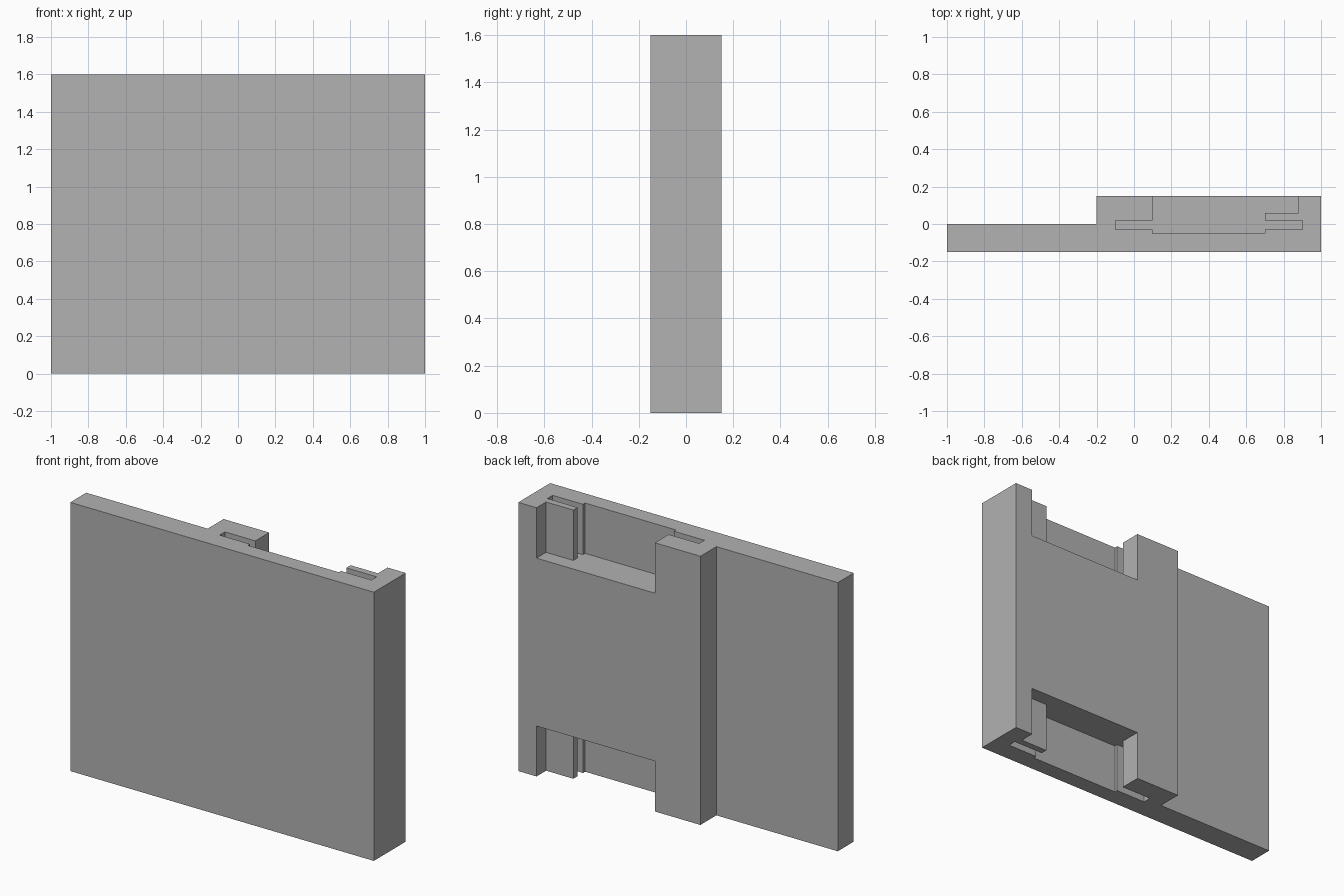
import bpy
import bmesh

cube = bpy.data.objects.get("Cube")
if cube:
    bpy.data.objects.remove(cube, do_unlink=True)

HEIGHT = 1.6
POCKET_DEPTH = 0.3

grey = bpy.data.materials.new("plain grey")
grey.use_nodes = True
colour = (0.445, 0.445, 0.445, 1)
grey.diffuse_color = colour
grey.node_tree.nodes["Principled BSDF"].inputs["Base Color"].default_value = colour


def extrude_profile(name, profile, z0, z1):
    """Closed prism from an xy outline between two heights."""
    bm = bmesh.new()
    face = bm.faces.new([bm.verts.new((x, y, z0)) for x, y in profile])
    result = bmesh.ops.extrude_face_region(bm, geom=[face])
    top = [v for v in result["geom"] if isinstance(v, bmesh.types.BMVert)]
    bmesh.ops.translate(bm, verts=top, vec=(0, 0, z1 - z0))
    bmesh.ops.recalc_face_normals(bm, faces=bm.faces)
    mesh = bpy.data.meshes.new(name)
    bm.to_mesh(mesh)
    bm.free()
    mesh.materials.append(grey)
    obj = bpy.data.objects.new(name, mesh)
    bpy.context.collection.objects.link(obj)
    return obj


# Stepped panel: thin on the right, thick on the left
panel = extrude_profile("stepped_panel", [
    (-1, -0.15), (1, -0.15), (1, 0.15), (-0.2, 0.15), (-0.2, 0), (-1, 0),
], 0, HEIGHT)

# Pocket outline, open at the back, with side slots behind the lips
pocket = [
    (0.1, 0.3), (0.1, 0.02), (-0.1, 0.02), (-0.1, -0.03), (0.1, -0.03),
    (0.1, -0.05), (0.7, -0.05), (0.7, -0.03), (0.9, -0.03), (0.9, 0.02),
    (0.7, 0.02), (0.7, 0.06), (0.88, 0.06), (0.88, 0.3),
]

# Cut the same pocket into the top and bottom edges
bpy.context.view_layer.objects.active = panel
for name, z0, z1 in (("bottom_pocket_cutter", -0.1, POCKET_DEPTH),
                     ("top_pocket_cutter", HEIGHT - POCKET_DEPTH, HEIGHT + 0.1)):
    cutter = extrude_profile(name, pocket, z0, z1)
    cutter.hide_render = True
    cut = panel.modifiers.new(name, 'BOOLEAN')
    cut.operation = 'DIFFERENCE'
    cut.solver = 'EXACT'
    cut.object = cutter
    bpy.ops.object.modifier_apply(modifier=cut.name)
    bpy.data.objects.remove(cutter, do_unlink=True)
